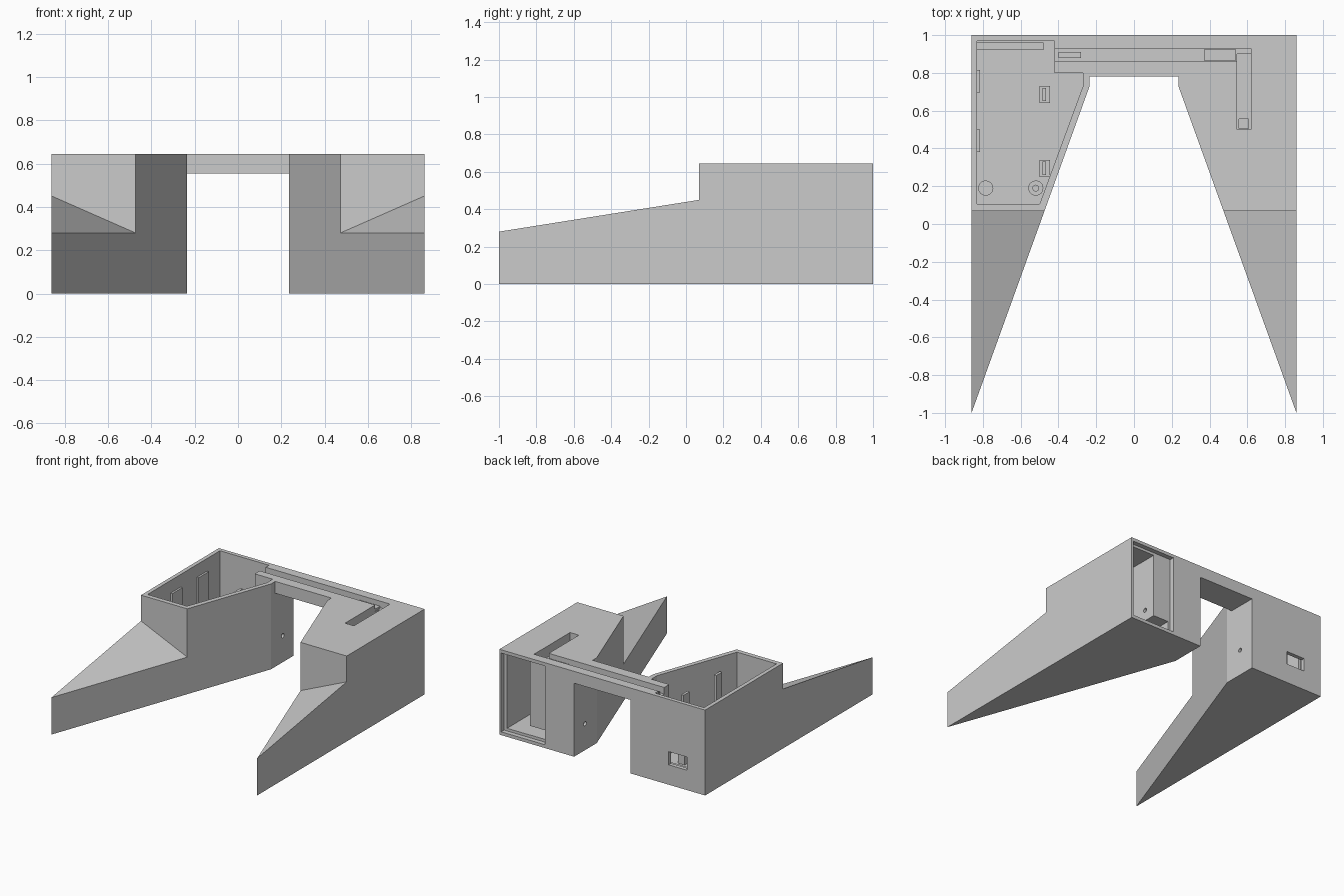
import bpy, bmesh, math

if "Cube" in bpy.data.objects:
    bpy.data.objects.remove(bpy.data.objects["Cube"])

grey = bpy.data.materials.new("plain grey")
grey.diffuse_color = (0.6, 0.6, 0.6, 1)
grey.use_nodes = True
grey.node_tree.nodes["Principled BSDF"].inputs["Base Color"].default_value = grey.diffuse_color
TOP = 0.645


def add_mesh(name, verts, faces):
    bm = bmesh.new()
    vs = [bm.verts.new(v) for v in verts]
    for f in faces:
        bm.faces.new([vs[i] for i in f])
    bmesh.ops.recalc_face_normals(bm, faces=bm.faces)
    me = bpy.data.meshes.new(name)
    bm.to_mesh(me)
    bm.free()
    me.materials.append(grey)
    ob = bpy.data.objects.new(name, me)
    bpy.context.collection.objects.link(ob)
    return ob


def prism(name, outline, z0, z1):
    n = len(outline)
    verts = [(x, y, z) for z in (z0, z1) for x, y in outline]
    faces = [list(range(n)), list(range(n, 2 * n))]
    faces += [[i, (i + 1) % n, (i + 1) % n + n, i + n] for i in range(n)]
    return add_mesh(name, verts, faces)


def box(name, x0, x1, y0, y1, z0, z1):
    return prism(name, [(x0, y0), (x1, y0), (x1, y1), (x0, y1)], z0, z1)


def rod(name, x, y, r, z0, z1, n=24):
    pts = [(x + r * math.cos(2 * math.pi * i / n), y + r * math.sin(2 * math.pi * i / n)) for i in range(n)]
    return prism(name, pts, z0, z1)


def cross_hole(x0, x1, y, z, r, n=16):
    # round cutter running along x
    ob = rod("hole_cutter", 0, 0, r, x0, x1, n)
    for v in ob.data.vertices:
        a, b, c = v.co
        v.co = (c, y + a, z + b)
    return ob


def cut(target, cutters):
    for c in cutters:
        c.hide_render = True
        m = target.modifiers.new("cut", "BOOLEAN")
        m.operation, m.solver, m.object = "DIFFERENCE", "EXACT", c
        bpy.context.view_layer.objects.active = target
        bpy.ops.object.modifier_apply(modifier=m.name)
        bpy.data.objects.remove(c)


def leg(name, s):
    # tall rear block running into a sloped, pointed toe
    v = [(.86, 1, 0), (.86, -1, 0), (.235, .73, 0), (.235, 1, 0),
         (.86, -1, .28), (.86, .07, .45), (.4734, .07, .28),
         (.86, .07, TOP), (.4734, .07, TOP), (.235, .73, TOP), (.235, 1, TOP), (.86, 1, TOP)]
    f = [(0, 1, 2, 3), (0, 1, 4, 5, 7, 11), (1, 2, 9, 8, 6, 4), (2, 3, 10, 9),
         (3, 0, 11, 10), (4, 6, 5), (5, 6, 8, 7), (7, 8, 9, 10, 11)]
    return add_mesh(name, [(s * x, y, z) for x, y, z in v], f)


def channel():
    return box("channel_cutter", -.45, .62, .86, .93, .595, .75)


left_leg = leg("left_leg", -1)
right_leg = leg("right_leg", 1)
bridge = box("bridge", -.235, .235, .78, 1, .555, TOP)

# left leg: open tray, port in the back wall, wire hole and channel
tray = [(-.83, .97), (-.83, .105), (-.50, .105), (-.27, .73), (-.27, .80), (-.42, .80), (-.42, .97)]
cut(left_leg, [
    prism("tray_cutter", tray, .03, .8),
    box("port_cutter", -.71, -.555, .95, 1.1, .15, .25),
    cross_hole(-.44, -.2, .87, .2, .016),
    channel(),
])
cut(bridge, [channel()])

# right leg: rear compartment with door rebate, side shaft, wire slot and drop hole
cut(right_leg, [
    box("rebate_cutter", .48, .845, .965, 1.1, .025, .62),
    box("compartment_cutter", .63, .82, .45, 1.05, .045, .60),
    box("lower_cutter", .50, .80, .46, 1.04, .046, .115),
    channel(),
    box("slot_cutter", .545, .619, .50, .90, .56, .75),
    box("drop_cutter", .555, .605, .505, .555, .08, .7),
    cross_hole(.2, .66, .87, .2, .016),
])

# fittings inside the tray
for i, y in enumerate((.295, .685)):
    box(f"clip_post_{i}", -.485, -.465, y - .035, y + .035, .03, .55)
    box(f"clip_base_{i}", -.50, -.445, y - .045, y + .045, .03, .12)
for i, y in enumerate((.44, .755)):
    box(f"wall_rib_{i}", -.832, -.815, y - .06, y + .06, .03, .55)
box("board_ledge", -.83, -.48, .92, .96, .03, .13)
for i, x in enumerate((-.785, -.52)):
    rod(f"standoff_{i}", x, .19, .04, .03, .10)
rod("standoff_pin", -.52, .19, .018, .10, .14)

# wire clips in the channel
box("clip_left", -.40, -.28, .88, .91, .59, .615)
box("clip_right", .37, .54, .865, .925, .59, .61)
